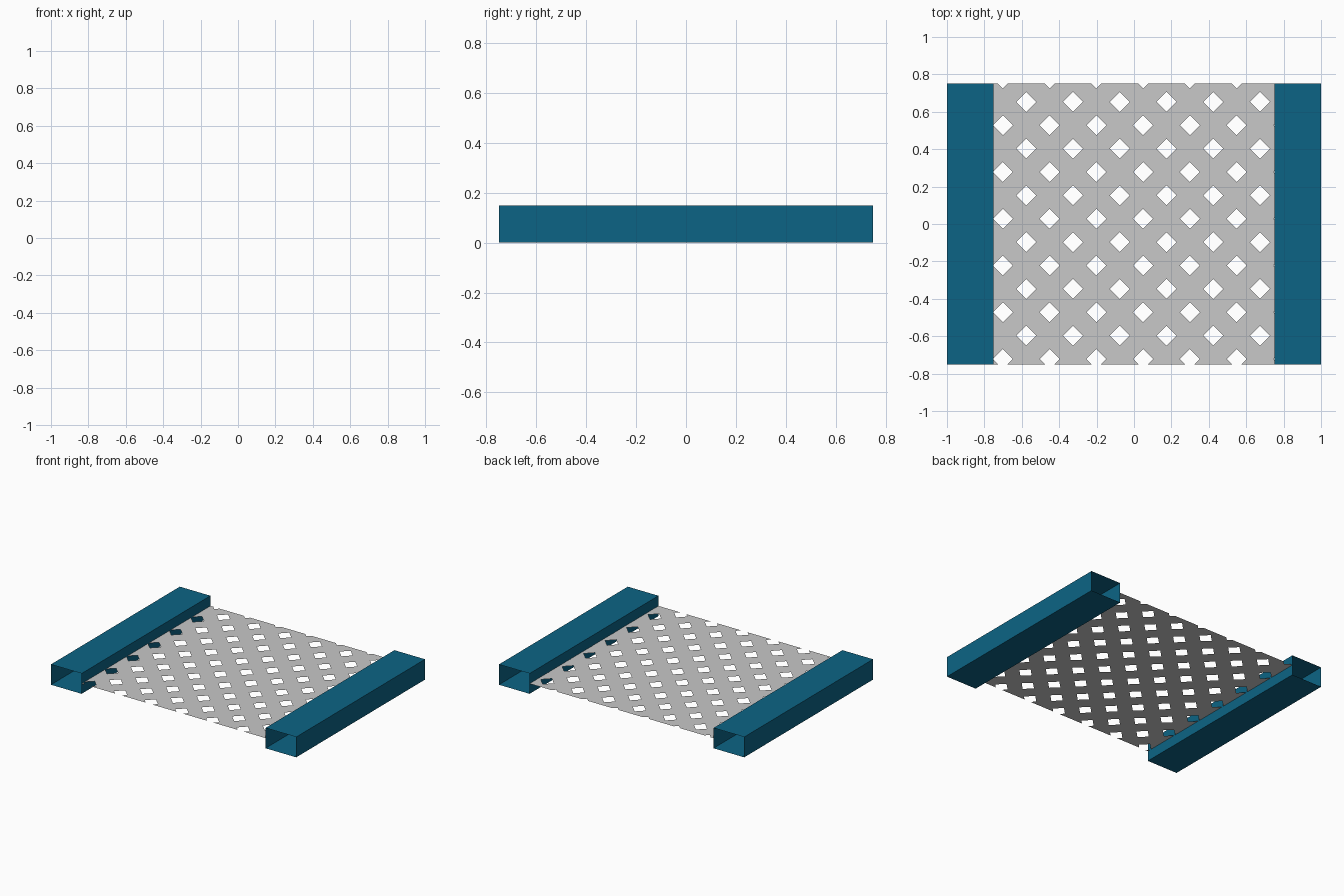
import bpy, bmesh, math
from mathutils import Vector

if "Cube" in bpy.data.objects:
    bpy.data.objects.remove(bpy.data.objects["Cube"])


def material(name, rgb):
    m = bpy.data.materials.new(name)
    m.diffuse_color = (*rgb, 1.0)
    m.use_nodes = True
    m.node_tree.nodes["Principled BSDF"].inputs["Base Color"].default_value = m.diffuse_color
    return m


def add_object(name, bm, mat):
    mesh = bpy.data.meshes.new(name)
    bm.to_mesh(mesh)
    bm.free()
    mesh.materials.append(mat)
    ob = bpy.data.objects.new(name, mesh)
    bpy.context.collection.objects.link(ob)
    return ob


BLUE = material("teal blue", (0.0037, 0.127, 0.235))
GREY = material("light grey", (0.58, 0.58, 0.58))

HALF_Y, HEIGHT, INNER, OUTER = 0.75, 0.15, 0.75, 1.0


# Open-ended rectangular side tubes
def side_tube(name, x0, x1):
    bm = bmesh.new()
    profile = [(x0, 0), (x1, 0), (x1, HEIGHT), (x0, HEIGHT)]
    rings = [[bm.verts.new((x, y, z)) for x, z in profile] for y in (-HALF_Y, HALF_Y)]
    for i in range(4):
        j = (i + 1) % 4
        bm.faces.new((rings[0][i], rings[0][j], rings[1][j], rings[1][i]))
    # outward normals
    mid = Vector(((x0 + x1) / 2, 0, HEIGHT / 2))
    bm.normal_update()
    for f in bm.faces:
        if f.normal.dot(f.calc_center_median() - mid) < 0:
            f.normal_flip()
    return add_object(name, bm, BLUE)


side_tube("left_tube", -OUTER, -INNER)
side_tube("right_tube", INNER, OUTER)

# Thin lattice sheet: diagonal cuts, then remove the diamond holes
PITCH, HOLE = 0.25, 0.0535          # diagonal spacing, half diagonal of a hole
CX, CY, Z = 0.049, 0.028, HEIGHT / 2  # centre of one hole, sheet height

bm = bmesh.new()
bm.faces.new([bm.verts.new((x, y, Z)) for x, y in
              ((-INNER, -HALF_Y), (INNER, -HALF_Y), (INNER, HALF_Y), (-INNER, HALF_Y))])
for sy in (1, -1):
    normal = Vector((1, sy, 0))
    for k in range(-7, 8):
        for side in (-HOLE, HOLE):
            point = Vector((CX + k * PITCH + side, CY, Z))
            bmesh.ops.bisect_plane(bm, geom=bm.verts[:] + bm.edges[:] + bm.faces[:],
                                   dist=1e-5, plane_co=point, plane_no=normal)


def in_hole(face):
    c = face.calc_center_median()
    dx, dy = c.x - CX, c.y - CY
    return all(abs(d - PITCH * round(d / PITCH)) < HOLE for d in (dx + dy, dx - dy))


bmesh.ops.delete(bm, geom=[f for f in bm.faces if in_hole(f)], context='FACES')
add_object("lattice_sheet", bm, GREY)
